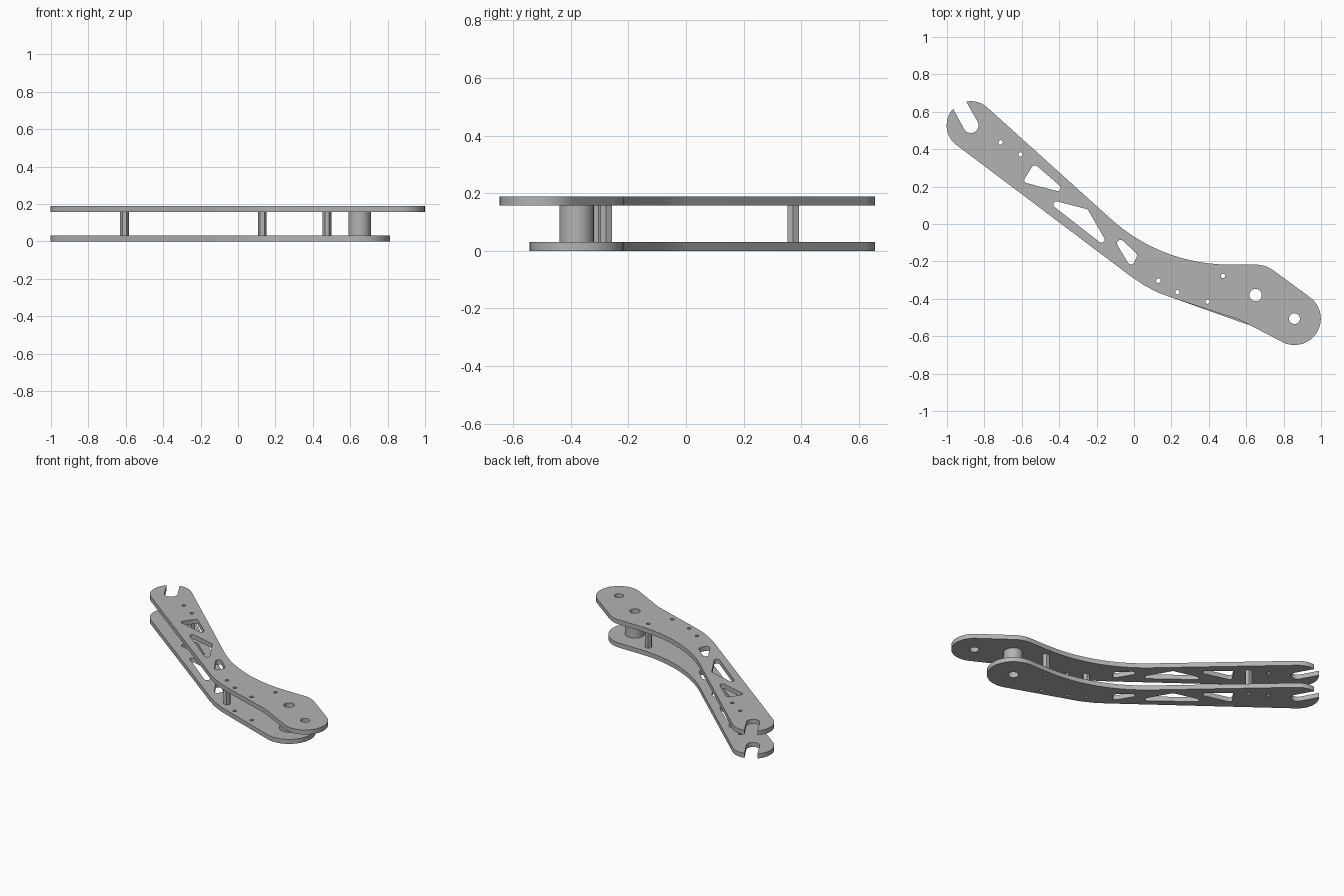
import bpy, bmesh
from math import radians, cos, sin, atan2, degrees, pi, ceil

cube = bpy.data.objects.get("Cube")
if cube:
    bpy.data.objects.remove(cube, do_unlink=True)

grey = bpy.data.materials.new("grey metal")
grey.use_nodes = True
grey.diffuse_color = (0.45, 0.45, 0.45, 1)
grey.node_tree.nodes["Principled BSDF"].inputs["Base Color"].default_value = grey.diffuse_color

PLATE = 0.031    # plate thickness
HEIGHT = 0.188   # overall height


def arc(x, y, r, start, end, step=9):
    """Points on an arc, angles in degrees."""
    n = max(2, ceil(abs(end - start) / step))
    angles = [radians(start + (end - start) * i / n) for i in range(n + 1)]
    return [(x + r * cos(a), y + r * sin(a)) for a in angles]


def ring(x, y, r, sides=24):
    return [(x + r * cos(2 * pi * i / sides), y + r * sin(2 * pi * i / sides))
            for i in range(sides)]


def rounded(centres, r):
    """Counter-clockwise polygon with a round corner about each centre."""
    pts = []
    for i, (x, y) in enumerate(centres):
        px, py = centres[i - 1]
        nx, ny = centres[(i + 1) % len(centres)]
        a = degrees(atan2(y - py, x - px)) - 90
        b = degrees(atan2(ny - y, nx - x)) - 90
        pts += arc(x, y, r, a, a + (b - a) % 360, 20)
    return pts


def extrude(name, loops, z0, z1):
    """Solid from an outer loop and any hole loops."""
    curve = bpy.data.curves.new(name, "CURVE")
    curve.dimensions = "2D"
    curve.fill_mode = "BOTH"
    curve.extrude = (z1 - z0) / 2
    for loop in loops:
        spline = curve.splines.new("POLY")
        spline.points.add(len(loop) - 1)
        for point, (x, y) in zip(spline.points, loop):
            point.co = (x, y, 0, 1)
        spline.use_cyclic_u = True
    obj = bpy.data.objects.new(name, curve)
    bpy.context.collection.objects.link(obj)
    bpy.ops.object.select_all(action="DESELECT")
    obj.select_set(True)
    bpy.context.view_layer.objects.active = obj
    bpy.ops.object.convert(target="MESH")
    obj = bpy.context.object
    obj.name = name
    bm = bmesh.new()
    bm.from_mesh(obj.data)
    bmesh.ops.remove_doubles(bm, verts=bm.verts, dist=0.0001)
    bmesh.ops.translate(bm, verts=bm.verts, vec=(0, 0, (z0 + z1) / 2))
    bmesh.ops.recalc_face_normals(bm, faces=bm.faces)
    bm.to_mesh(obj.data)
    bm.free()
    obj.data.materials.clear()
    obj.data.materials.append(grey)
    bpy.ops.object.shade_smooth_by_angle(angle=radians(30))
    return obj


# Shared outline pieces, counter-clockwise
PIVOT = (0.65, -0.38)
TIP = (0.858, -0.506)
FORK = (-0.872, 0.527)
lower_bend = arc(0.411, 0.274, 0.70, 232, 254)
upper_bend = arc(0.508, 0.723, 0.94, -90, -131, 4)
fork_end = arc(*FORK, 0.13, 49, 101) + arc(*FORK, 0.041, 31, -149, 20) + arc(*FORK, 0.13, 137, 232)
long_end = [(0.567, -0.513)] + arc(*TIP, 0.141, -116, 53) + arc(*PIVOT, 0.163, 53, 90)
short_end = arc(*PIVOT, 0.163, -109, 90)

# Lightening cutouts and bolt holes shared by both plates
cutouts = [
    rounded([(-0.53, 0.297), (-0.57, 0.235), (-0.409, 0.193)], 0.017),
    rounded([(-0.414, 0.104), (-0.174, -0.083), (-0.259, 0.064)], 0.017),
    rounded([(-0.072, -0.104), (-0.016, -0.197), (-0.003, -0.168)], 0.019),
]
spacers = {"fork_spacer": (-0.607, 0.372), "bend_spacer": (0.13, -0.303),
           "pivot_side_spacer": (0.476, -0.277)}
plain_holes = [(-0.713, 0.437), (0.232, -0.365), (0.393, -0.415)]
holes = [ring(x, y, 0.012, 12) for x, y in [*spacers.values(), *plain_holes]]
holes.append(ring(*PIVOT, 0.033))

# Plates
extrude("lower_plate", [lower_bend + short_end + upper_bend + fork_end] + cutouts + holes,
        0, PLATE)
extrude("upper_plate", [lower_bend + long_end + upper_bend + fork_end] + cutouts + holes
        + [ring(*TIP, 0.029)], HEIGHT - PLATE, HEIGHT)

# Hollow hexagonal spacers and the round pivot bushing between the plates
for name, (x, y) in spacers.items():
    extrude(name, [ring(x, y, 0.023, 6), ring(x, y, 0.012, 12)], PLATE, HEIGHT - PLATE)
extrude("pivot_bushing", [ring(*PIVOT, 0.06, 32), ring(*PIVOT, 0.033)], PLATE, HEIGHT - PLATE)
